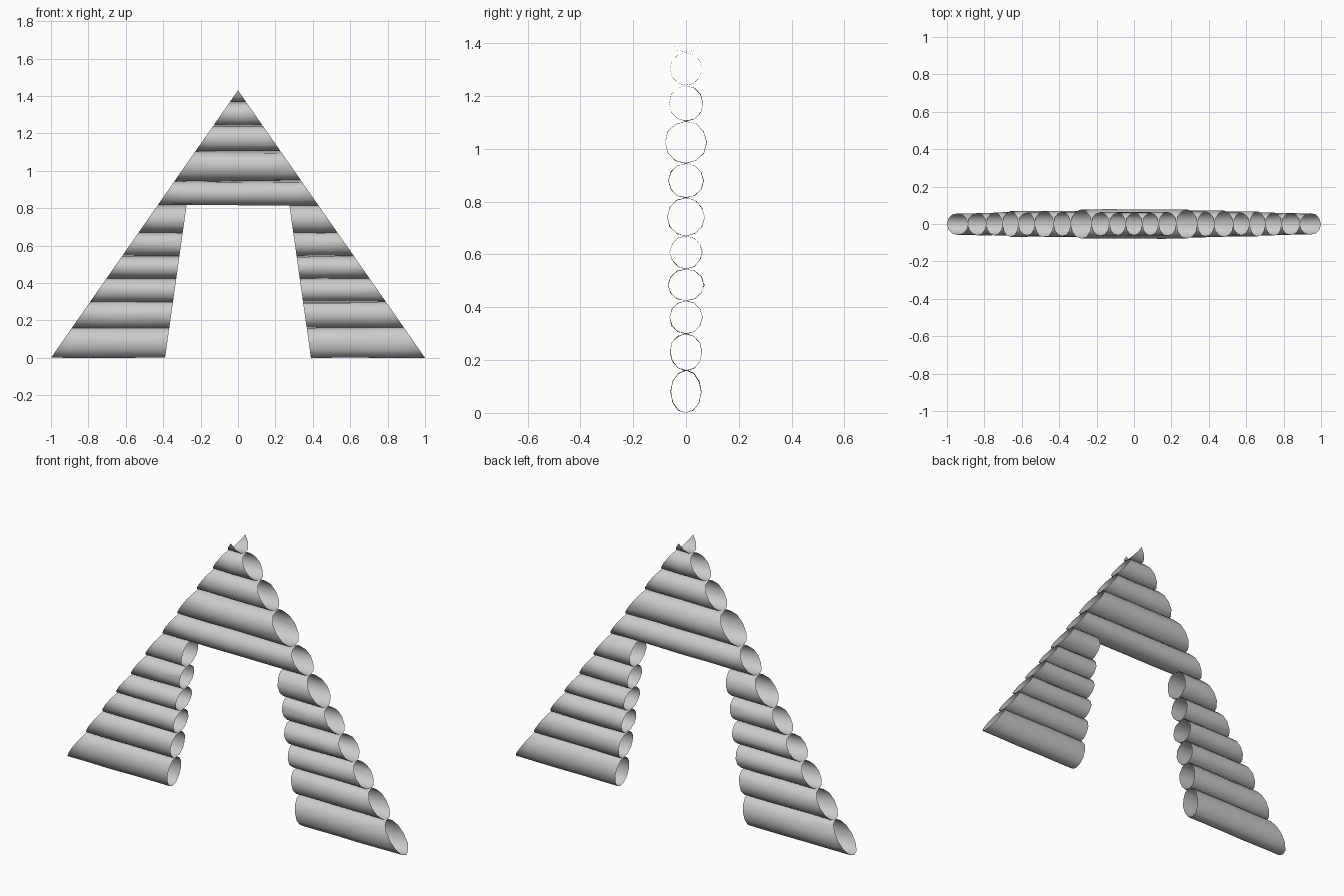
import bpy, bmesh, math, random
from mathutils import Vector

cube = bpy.data.objects.get("Cube")
if cube:
    bpy.data.objects.remove(cube)
random.seed(4)

grey = bpy.data.materials.new("plain_grey")
grey.use_nodes = True
colour = (0.6, 0.6, 0.6, 1)
grey.diffuse_color = colour
grey.node_tree.nodes["Principled BSDF"].inputs["Base Color"].default_value = colour
grey.node_tree.nodes["Principled BSDF"].inputs["Roughness"].default_value = 0.8

APEX = 1.43      # gable peak height, the base reaches x = -1 and 1
LINTEL = 0.815   # top of the doorway
SIDES = 12
STATIONS = 14


def cut(bm, point, normal):
    """Trim away everything on the side the normal points to."""
    bmesh.ops.bisect_plane(bm, geom=bm.verts[:] + bm.edges[:] + bm.faces[:], dist=1e-6,
                           plane_co=Vector(point), plane_no=Vector(normal), clear_outer=True)


def log(name, low, high, depth, side):
    """Open log tube along x, mitred to the gable; side is -1, 1 or 0 for a full course."""
    bm = bmesh.new()
    mid, half = (low + high) / 2, (high - low) / 2
    rings = []
    wobble = [0] * SIDES
    for i in range(STATIONS + 1):
        x = -1.05 + 2.1 * i / STATIONS
        wobble = [0.6 * w + random.uniform(-0.025, 0.025) for w in wobble]
        ring = []
        for k in range(SIDES):
            a = math.tau * k / SIDES
            r = 1 + wobble[k]
            z = max(0, mid + half * r * math.sin(a))
            ring.append(bm.verts.new((x, depth * r * math.cos(a), z)))
        rings.append(ring)
    for a, b in zip(rings, rings[1:]):
        for k in range(SIDES):
            n = (k + 1) % SIDES
            bm.faces.new((a[k], a[n], b[n], b[k]))
    # sloping gable edges
    for s in (-1, 1):
        cut(bm, (0, 0, APEX), (s * APEX, 0, 1))
    # leaning doorway jamb
    if side:
        jamb_top = 0.275
        cut(bm, (side * 0.39, 0, 0), (-side * LINTEL, 0, jamb_top - 0.39))
    bmesh.ops.recalc_face_normals(bm, faces=bm.faces[:])
    # normals must point away from the log axis
    if sum(f.normal.y * f.calc_center_median().y for f in bm.faces) < 0:
        bmesh.ops.reverse_faces(bm, faces=bm.faces[:])
    mesh = bpy.data.meshes.new(name)
    bm.to_mesh(mesh)
    bm.free()
    mesh.materials.append(grey)
    for p in mesh.polygons:
        p.use_smooth = True
    bpy.context.collection.objects.link(bpy.data.objects.new(name, mesh))


# log courses: lower joint heights and depths, from the ground up
joints = [0, 0.16, 0.3, 0.425, 0.545, 0.67, LINTEL, 0.945, 1.105, 1.24, 1.365, 1.5]
depths = [0.058, 0.06, 0.062, 0.068, 0.06, 0.07, 0.066, 0.078, 0.064, 0.06, 0.062]

for i, depth in enumerate(depths):
    low, high = joints[i], joints[i + 1]
    if low < LINTEL:
        log(f"right_log_{i + 1}", low, high, depth, -1)
        log(f"left_log_{i + 1}", low, high, depth, 1)
    else:
        log(f"gable_log_{i + 1}", low, high, depth, 0)
